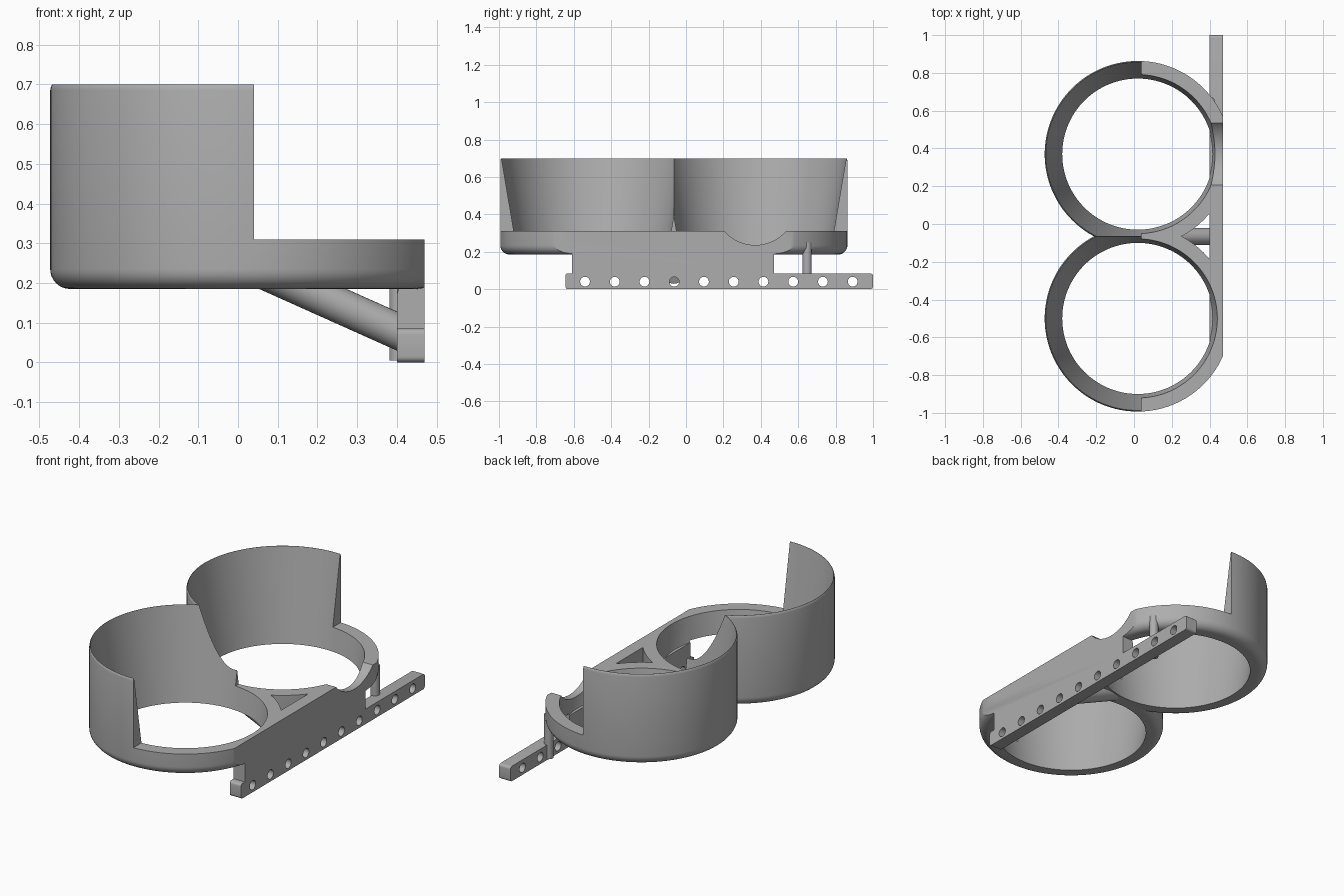
import bpy, bmesh, math
from mathutils import Vector

old = bpy.data.objects.get("Cube")
if old:
    bpy.data.objects.remove(old, do_unlink=True)

grey = bpy.data.materials.new("plain_grey")
grey.use_nodes = True
COLOUR = (0.42, 0.42, 0.42, 1)
grey.diffuse_color = COLOUR
grey.node_tree.nodes["Principled BSDF"].inputs["Base Color"].default_value = COLOUR

CUPS = (-0.5, 0.37)          # y of each cup centre
CUP_X, MID_Y = 0.02, -0.065
BACK_X, RIM_Z, BASE_Z, TOP_Z = 0.47, 0.31, 0.185, 0.7


def finish(name, bm):
    bmesh.ops.recalc_face_normals(bm, faces=bm.faces)
    mesh = bpy.data.meshes.new(name)
    bm.to_mesh(mesh)
    bm.free()
    mesh.materials.append(grey)
    ob = bpy.data.objects.new(name, mesh)
    bpy.context.collection.objects.link(ob)
    return ob


def box(name, lo, hi):
    bm = bmesh.new()
    bmesh.ops.create_cube(bm, size=1)
    lo, hi = Vector(lo), Vector(hi)
    for v in bm.verts:
        v.co = (lo + hi) / 2 + v.co * (hi - lo)
    return finish(name, bm)


def rod(name, start, end, radius, sides=32):
    start, end = Vector(start), Vector(end)
    axis = end - start
    bm = bmesh.new()
    bmesh.ops.create_cone(bm, cap_ends=True, segments=sides, radius1=radius,
                          radius2=radius, depth=axis.length)
    turn = axis.to_track_quat('Z', 'Y')
    for v in bm.verts:
        v.co = turn @ v.co + (start + end) / 2
    return finish(name, bm)


def lathe(name, profile, x, y, sides=128):
    """Closed solid from (radius, z) points, capped at both ends."""
    bm = bmesh.new()
    rings = []
    for r, z in profile:
        rings.append([bm.verts.new((x + r * math.cos(a), y + r * math.sin(a), z))
                      for a in (math.tau * i / sides for i in range(sides))])
    for low, high in zip(rings, rings[1:]):
        for i in range(sides):
            j = (i + 1) % sides
            bm.faces.new((low[i], low[j], high[j], high[i]))
    bm.faces.new(rings[0])
    bm.faces.new(rings[-1])
    return finish(name, bm)


def combine(target, other, operation):
    mod = target.modifiers.new("join", 'BOOLEAN')
    mod.operation, mod.solver, mod.object = operation, 'EXACT', other
    bpy.context.view_layer.objects.active = target
    bpy.ops.object.modifier_apply(modifier=mod.name)
    bpy.data.objects.remove(other, do_unlink=True)


def smooth(ob):
    bpy.ops.object.select_all(action='DESELECT')
    ob.select_set(True)
    bpy.context.view_layer.objects.active = ob
    bpy.ops.object.shade_smooth_by_angle(angle=math.radians(25))


# Cup bodies: rounded bottom edge, straight wall, softened rim
outer, fillet = 0.493, 0.05
arc = [(outer - fillet + fillet * math.sin(a), BASE_Z + fillet - fillet * math.cos(a))
       for a in (math.pi / 2 * i / 8 for i in range(9))]
body = arc + [(outer, 0.685), (0.491, 0.695), (0.488, TOP_Z)]
holder = lathe("cup_holder", body, CUP_X, CUPS[0])
combine(holder, lathe("second_cup", body, CUP_X, CUPS[1]), 'UNION')

# Back plate and diagonal brace join the cups
combine(holder, box("back_plate", (0.40, -0.61, 0.085), (0.5, 0.47, 0.33)), 'UNION')
combine(holder, rod("brace", (0.0, MID_Y, 0.258), (0.42, MID_Y, 0.07), 0.045), 'UNION')

# Tapered cup openings
for y in CUPS:
    taper = [(0.397, BASE_Z - 0.01), (0.4, BASE_Z), (0.487, TOP_Z), (0.49, TOP_Z + 0.02)]
    combine(holder, lathe("opening", taper, CUP_X, y), 'DIFFERENCE')

# Lower the rear half of the rim and flatten the back
combine(holder, box("rim_cut", (0.04, -2, RIM_Z), (1, 2, 1)), 'DIFFERENCE')
combine(holder, box("back_cut", (BACK_X, -2, -1), (1, 2, 1)), 'DIFFERENCE')

# Scooped notches and screw hole in the plate
for y, z, r in ((CUPS[0], 0.445, 0.193), (CUPS[1], 0.455, 0.219)):
    combine(holder, rod("notch", (0.3, y, z), (0.6, y, z), r, 64), 'DIFFERENCE')
combine(holder, rod("screw_hole", (0.38, MID_Y, 0.2), (0.6, MID_Y, 0.2), 0.027), 'DIFFERENCE')
smooth(holder)

# Mounting bar with rounded ends and a row of holes
bar = box("mounting_bar", (0.40, -0.645, 0), (BACK_X, 1.0, 0.085))
bm = bmesh.new()
bm.from_mesh(bar.data)
corners = [e for e in bm.edges if abs(e.verts[0].co.x - e.verts[1].co.x) > 0.01]
bmesh.ops.bevel(bm, geom=corners, offset=0.015, segments=5, profile=0.5, affect='EDGES')
bm.to_mesh(bar.data)
bm.free()
for i in range(10):
    y = -0.54 + 0.159 * i
    combine(bar, rod("bar_hole", (0.3, y, 0.04), (0.6, y, 0.04), 0.026), 'DIFFERENCE')
smooth(bar)

# Upright post between the bar and the far cup
post = rod("support_post", (0.405, 0.648, 0.005), (0.405, 0.648, 0.25), 0.024)
combine(post, box("post_trim", (0.42, 0.5, -0.1), (0.6, 0.8, 0.085)), 'DIFFERENCE')
smooth(post)
